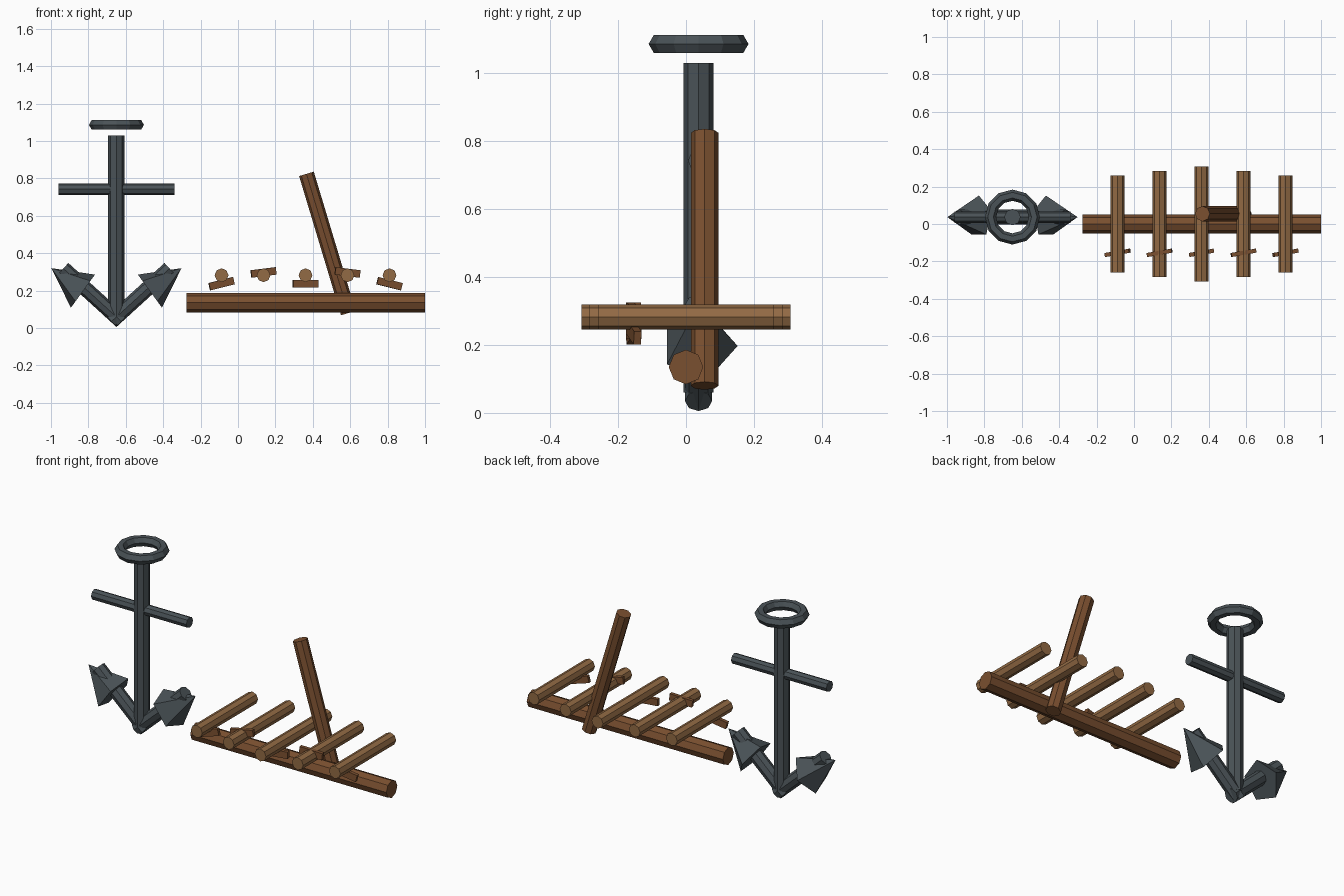
import bpy
from math import radians, pi, atan2, hypot
from mathutils import Vector

if "Cube" in bpy.data.objects:
    bpy.data.objects.remove(bpy.data.objects["Cube"])


def material(name, rgb):
    m = bpy.data.materials.new(name)
    m.diffuse_color = (*rgb, 1)
    m.use_nodes = True
    m.node_tree.nodes["Principled BSDF"].inputs["Base Color"].default_value = m.diffuse_color
    return m


IRON = material("dark iron", (0.068, 0.085, 0.095))
DARK_WOOD = material("dark wood", (0.195, 0.079, 0.029))
LIGHT_WOOD = material("light wood", (0.29, 0.145, 0.058))


def finish(name, mat):
    ob = bpy.context.object
    ob.name = name
    ob.data.materials.append(mat)
    return ob


def taper(name, a, b, r1, r2, mat, sides):
    """Flat-sided rod or cone from a to b, both lying in one xz plane."""
    a, b = Vector(a), Vector(b)
    d = b - a
    bpy.ops.mesh.primitive_cone_add(
        vertices=sides, radius1=r1, radius2=r2, depth=d.length,
        location=(a + b) / 2, rotation=(0, atan2(d.x, d.z), 0))
    return finish(name, mat)


def rod(name, a, b, r, mat, sides=8):
    return taper(name, a, b, r, r, mat, sides)


# Anchor
AX, AY = -0.65, 0.037
rod("anchor_shank", (AX, AY, 0.06), (AX, AY, 1.03), 0.044, IRON)
rod("anchor_stock", (AX - 0.31, AY, 0.742), (AX + 0.31, AY, 0.742), 0.031, IRON)
bpy.ops.mesh.primitive_torus_add(
    location=(AX, AY, 1.086), major_segments=12, minor_segments=6,
    major_radius=0.117, minor_radius=0.03)
finish("anchor_ring", IRON)
for side, s in (("left", -1), ("right", 1)):
    rod(f"anchor_arm_{side}", (AX - s * 0.027, AY, 0.035),
        (AX + s * 0.284, AY, 0.318), 0.04, IRON)
    taper(f"anchor_fluke_{side}", (AX + s * 0.179, AY, 0.197),
          (AX + s * 0.348, AY, 0.32), 0.115, 0, IRON, 5)

# Wrecked hull: keel and leaning mast
rod("keel", (-0.275, 0, 0.135), (1.0, 0, 0.135), 0.051, DARK_WOOD)
rod("broken_mast", (0.59, 0.055, 0.08), (0.366, 0.055, 0.824), 0.041, DARK_WOOD)

# Ribs, each with a loose plank piece near its front end
for i in range(5):
    x = -0.088 + i * 0.2245
    off = i - 2
    bpy.ops.mesh.primitive_cylinder_add(
        vertices=8, radius=0.037, depth=0.616 - 0.049 * abs(off),
        location=(x, 0, 0.282), rotation=(pi / 2, 0, 0))
    finish(f"rib_{i + 1}", LIGHT_WOOD)
    bpy.ops.mesh.primitive_cube_add(
        size=1, location=(x, -0.154, 0.297 if i % 2 else 0.237),
        rotation=(0, radians(7 * off), radians(10)))
    bpy.context.object.scale = (0.135, 0.022, 0.04)
    finish(f"plank_{i + 1}", DARK_WOOD)
